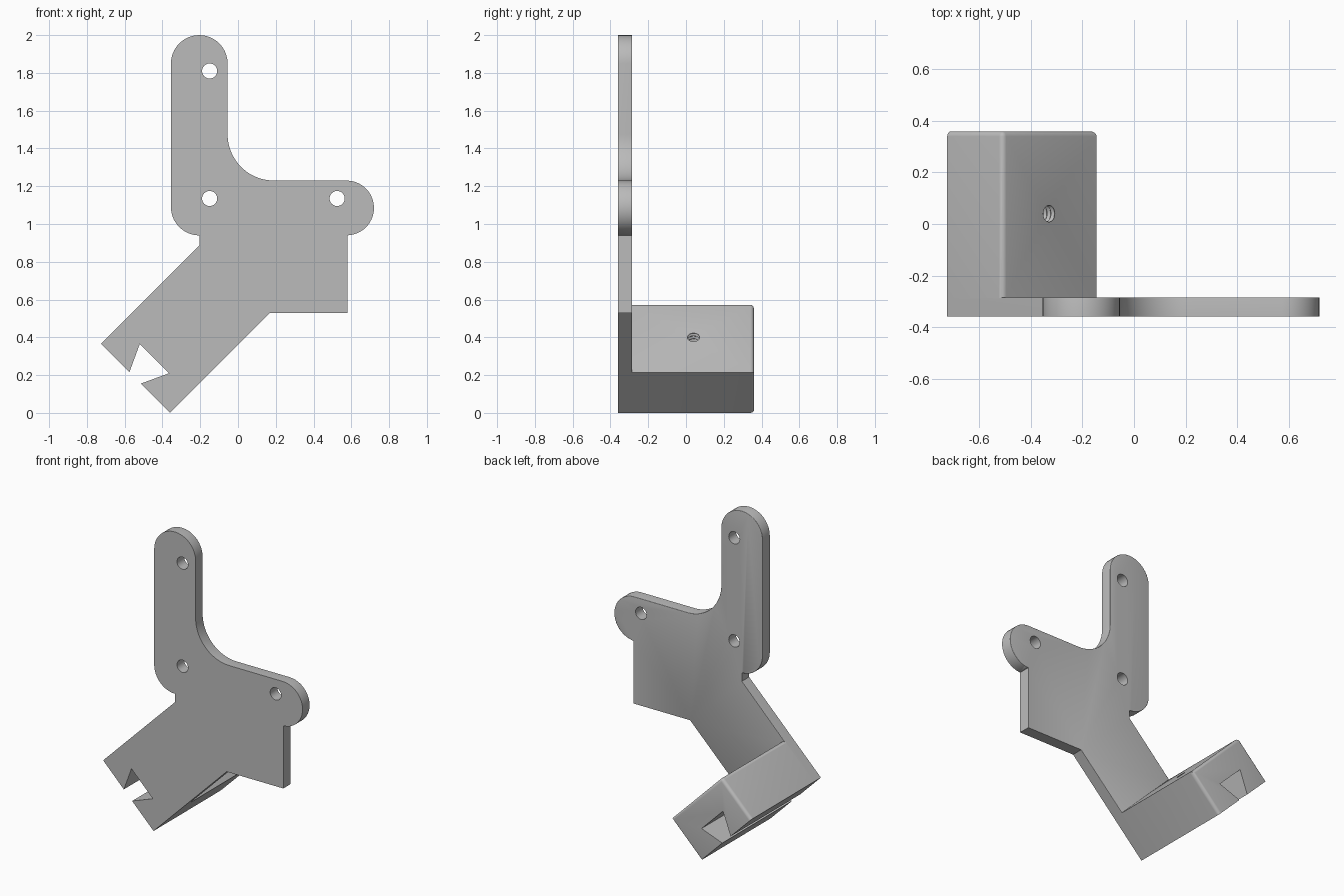
import bpy, bmesh, math
from mathutils import Vector, Matrix

cube = bpy.data.objects.get("Cube")
if cube:
    bpy.data.objects.remove(cube, do_unlink=True)

FRONT, PLATE_BACK, BLOCK_BACK = -0.36, -0.285, 0.36
ROUND = 0.02

grey = bpy.data.materials.new("plain_grey")
grey.use_nodes = True
grey.diffuse_color = (0.5, 0.5, 0.5, 1)
grey.node_tree.nodes["Principled BSDF"].inputs["Base Color"].default_value = (0.5, 0.5, 0.5, 1)


def arc(cx, cz, r, start, end, steps=20):
    """Points on an arc in the front plane, angles in degrees."""
    angles = [math.radians(start + (end - start) * i / steps) for i in range(steps + 1)]
    return [(cx + r * math.cos(a), cz + r * math.sin(a)) for a in angles]


def to_object(name, bm):
    bmesh.ops.recalc_face_normals(bm, faces=bm.faces)
    mesh = bpy.data.meshes.new(name)
    bm.to_mesh(mesh)
    bm.free()
    mesh.materials.append(grey)
    ob = bpy.data.objects.new(name, mesh)
    bpy.context.collection.objects.link(ob)
    return ob


def prism(name, outline, y0, y1, is_rounded):
    """Extrude an outline along y and round the edges chosen by a rule."""
    bm = bmesh.new()
    face = bm.faces.new([bm.verts.new((x, y0, z)) for x, z in outline])
    geom = bmesh.ops.extrude_face_region(bm, geom=[face])["geom"]
    for v in geom:
        if isinstance(v, bmesh.types.BMVert):
            v.co.y = y1
    bmesh.ops.recalc_face_normals(bm, faces=bm.faces)
    edges = [e for e in bm.edges if is_rounded(e.verts[0].co, e.verts[1].co)]
    bmesh.ops.bevel(bm, geom=edges, offset=ROUND, segments=4, profile=0.5,
                    affect='EDGES', clamp_overlap=True)
    return to_object(name, bm)


def lathe_cutter(name, profile, matrix, sides=32):
    """Closed turned solid from (radius, height) pairs."""
    bm = bmesh.new()
    rings = []
    for r, h in profile:
        rings.append([bm.verts.new((r * math.cos(math.tau * i / sides),
                                    r * math.sin(math.tau * i / sides), h))
                      for i in range(sides)])
    for a, b in zip(rings, rings[1:]):
        for i in range(sides):
            j = (i + 1) % sides
            bm.faces.new((a[i], a[j], b[j], b[i]))
    bm.faces.new(rings[0])
    bm.faces.new(rings[-1])
    bm.transform(matrix)
    ob = to_object(name, bm)
    ob.hide_render = True
    return ob


def apply_boolean(target, tool, operation):
    mod = target.modifiers.new(operation.lower(), 'BOOLEAN')
    mod.operation, mod.object, mod.solver = operation, tool, 'EXACT'
    bpy.context.view_layer.objects.active = target
    bpy.ops.object.modifier_apply(modifier=mod.name)
    bpy.data.objects.remove(tool, do_unlink=True)


# Slanted foot end with the dovetail slot, shared by plate and block
foot = [(-0.725, 0.365), (-0.575, 0.215), (-0.52, 0.365),
        (-0.365, 0.21), (-0.515, 0.155), (-0.36, 0)]


def on_foot_end(a, b):
    """True for edges of the foot end and the slot."""
    return (a.x + a.z < 0.01 and b.x + b.z < 0.01)


# Mounting plate with two rounded arms
plate_outline = (foot + [(0.17, 0.53), (0.58, 0.53), (0.58, 0.94)]
                 + arc(0.575, 1.085, 0.145, -86, 90)
                 + arc(0.19, 1.475, 0.245, 270, 180)
                 + arc(-0.205, 1.85, 0.15, 0, 180)
                 + arc(-0.205, 1.09, 0.15, 180, 270)
                 + [(-0.205, 0.885)])


def plate_round(a, b):
    back = min(a.y, b.y) > PLATE_BACK - 0.001
    mid = (a + b) / 2
    straight_side = mid.x > 0.2 and mid.z < 0.942
    notch = abs(mid.x + 0.205) < 0.001 and mid.z < 0.94
    return back and not (on_foot_end(a, b) or straight_side or notch)


plate = prism("bracket", plate_outline, FRONT, PLATE_BACK, plate_round)

# Clamp block behind the foot
block_outline = foot + [(-0.145, 0.215), (-0.51, 0.58)]


def block_round(a, b):
    back = min(a.y, b.y) > BLOCK_BACK - 0.001
    ridge = min(a.z, b.z) > 0.57
    return ridge or (back and not on_foot_end(a, b))


block = prism("clamp_block", block_outline, FRONT, BLOCK_BACK, block_round)
apply_boolean(plate, block, 'UNION')

# Three screw holes through the plate
turn = Matrix.Rotation(math.pi / 2, 4, 'X')
for x, z in ((-0.15, 1.81), (-0.15, 1.135), (0.525, 1.135)):
    place = Matrix.Translation((x, FRONT, z)) @ turn
    hole = lathe_cutter("screw_hole_cutter", [(0.04, -0.2), (0.04, 0.2)], place)
    apply_boolean(plate, hole, 'DIFFERENCE')

# Threaded hole from the sloping block face into the slot
axis = Vector((1, 0, 1)).to_track_quat('Z', 'Y').to_matrix().to_4x4()
thread = [(0.038 if i % 2 else 0.03, -0.13 + i * 0.0105) for i in range(26)]
thread_hole = lathe_cutter("thread_cutter", thread,
                           Matrix.Translation((-0.385, 0.04, 0.345)) @ axis)
apply_boolean(plate, thread_hole, 'DIFFERENCE')

# Smooth the rounded parts, keep corners sharp
bpy.ops.object.select_all(action='DESELECT')
plate.select_set(True)
bpy.context.view_layer.objects.active = plate
bpy.ops.object.shade_smooth_by_angle(angle=math.radians(35))
